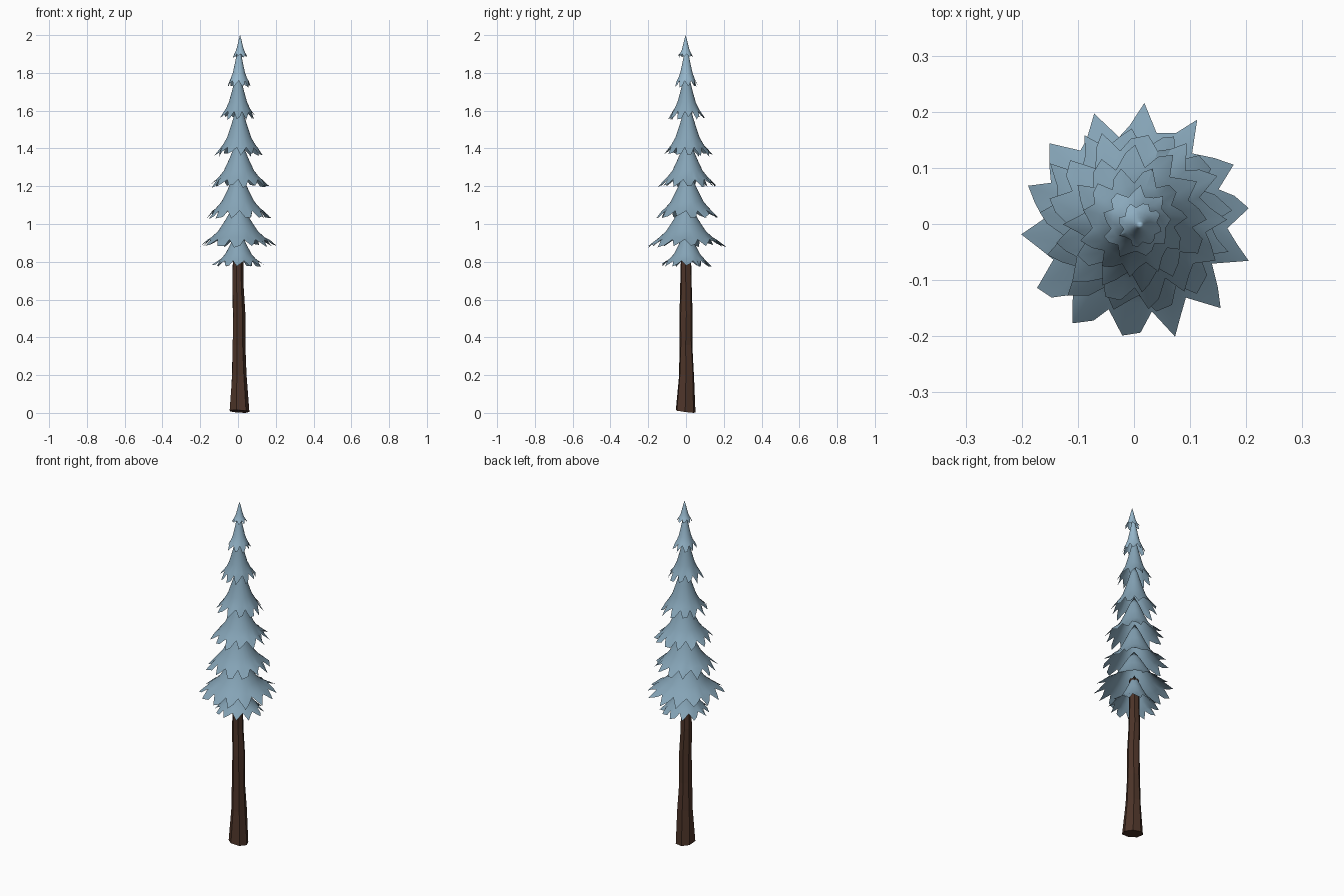
import bpy, bmesh, math, random
from mathutils import Vector

if "Cube" in bpy.data.objects:
    bpy.data.objects.remove(bpy.data.objects["Cube"])
rng = random.Random(7)


def material(name, rgb):
    m = bpy.data.materials.new(name)
    m.use_nodes = True
    m.diffuse_color = (*rgb, 1)
    m.node_tree.nodes["Principled BSDF"].inputs["Base Color"].default_value = (*rgb, 1)
    return m


bark = material("dark_bark", (0.075, 0.035, 0.022))
needles = material("blue_needles", (0.235, 0.37, 0.47))
young = material("light_blue_needles", (0.31, 0.48, 0.61))


def bridge(bm, low, high):
    n = len(low)
    for i in range(n):
        j = (i + 1) % n
        bm.faces.new((low[i], low[j], high[j], high[i]))


def finish(bm, name, mat, smooth):
    mesh = bpy.data.meshes.new(name)
    bm.to_mesh(mesh)
    bm.free()
    mesh.materials.append(mat)
    ob = bpy.data.objects.new(name, mesh)
    bpy.context.collection.objects.link(ob)
    if smooth:
        bpy.ops.object.select_all(action="DESELECT")
        ob.select_set(True)
        bpy.context.view_layer.objects.active = ob
        bpy.ops.object.shade_smooth_by_angle(angle=math.radians(35))


# Crooked faceted trunk: height, radius, centre x, centre y
SIDES = 7
bm = bmesh.new()
rings = []
for z, r, cx, cy in [(0.008, 0.056, 0.007, -0.003), (0.2, 0.042, 0.005, 0.002),
                     (0.36, 0.036, 0.003, 0), (0.52, 0.035, 0.004, 0),
                     (0.68, 0.031, -0.002, 0.001), (0.95, 0.026, 0, 0)]:
    ring = []
    for i in range(SIDES):
        a = math.tau * i / SIDES + rng.uniform(-0.08, 0.08)
        rr = r * rng.uniform(0.94, 1.04)
        ring.append(bm.verts.new((cx + rr * math.cos(a), cy + rr * math.sin(a), z)))
    if rings:
        bridge(bm, rings[-1], ring)
    rings.append(ring)
for i, v in enumerate(rings[0]):
    v.co.z = 0.008 * (1 + math.cos(math.tau * i / SIDES + 2))
bm.faces.new(list(reversed(rings[0])))
bm.faces.new(rings[-1])
finish(bm, "trunk", bark, False)


def branch_tier(name, z, radius, top, teeth, centre, mat):
    """Flared open skirt with a ragged rim of skewed teeth."""
    bm = bmesh.new()
    h = top - z
    cx, cy = centre
    n = teeth * 3
    phase = rng.uniform(0, math.tau)
    angles = [phase + math.tau * (i + rng.uniform(-0.2, 0.2)) / n for i in range(n)]

    def point(a, r, height):
        return bm.verts.new((cx + r * math.cos(a), cy + r * math.sin(a), height))

    # Ragged rim: notch, long tip, shoulder
    rim = []
    for i, a in enumerate(angles):
        kind = i % 3
        if kind == 0:
            f, lift = rng.uniform(0.72, 0.8), 0.17
        elif kind == 1:
            f, lift = rng.uniform(0.93, 1.05), rng.uniform(0, 0.06)
        else:
            f, lift = rng.uniform(0.82, 0.95), rng.uniform(0.03, 0.12)
        rim.append(point(a, radius * f, z + h * lift))
    # Concave flare up to the point
    previous = rim
    for f, level in [(0.67, 0.22), (0.5, 0.35), (0.33, 0.57), (0.17, 0.8)]:
        ring = [point(a, radius * f, z + h * level) for a in angles]
        bridge(bm, previous, ring)
        previous = ring
    apex = bm.verts.new((cx, cy, top))
    for i in range(n):
        bm.faces.new((previous[i], previous[(i + 1) % n], apex))
    finish(bm, name, mat, True)


# Tiers from the bottom up: rim height, radius, teeth, centre
TIERS = [(0.77, 0.138, 12, (0.002, 0.005)), (0.875, 0.21, 14, (0, 0)),
         (1.025, 0.175, 13, (0, 0.006)), (1.19, 0.16, 13, (0.005, 0.008)),
         (1.355, 0.128, 12, (0.006, 0.008)), (1.55, 0.097, 11, (0, 0.003)),
         (1.72, 0.065, 9, (0.005, 0.002)), (1.88, 0.041, 8, (0.011, -0.002))]
for k, (z, r, teeth, centre) in enumerate(TIERS):
    last = k == len(TIERS) - 1
    top = 2.0 if last else TIERS[k + 1][0] + (0.1 if k < 6 else 0.07)
    branch_tier(f"branch_tier_{k + 1}", z, r, top, teeth, centre,
                young if k > 5 else needles)
